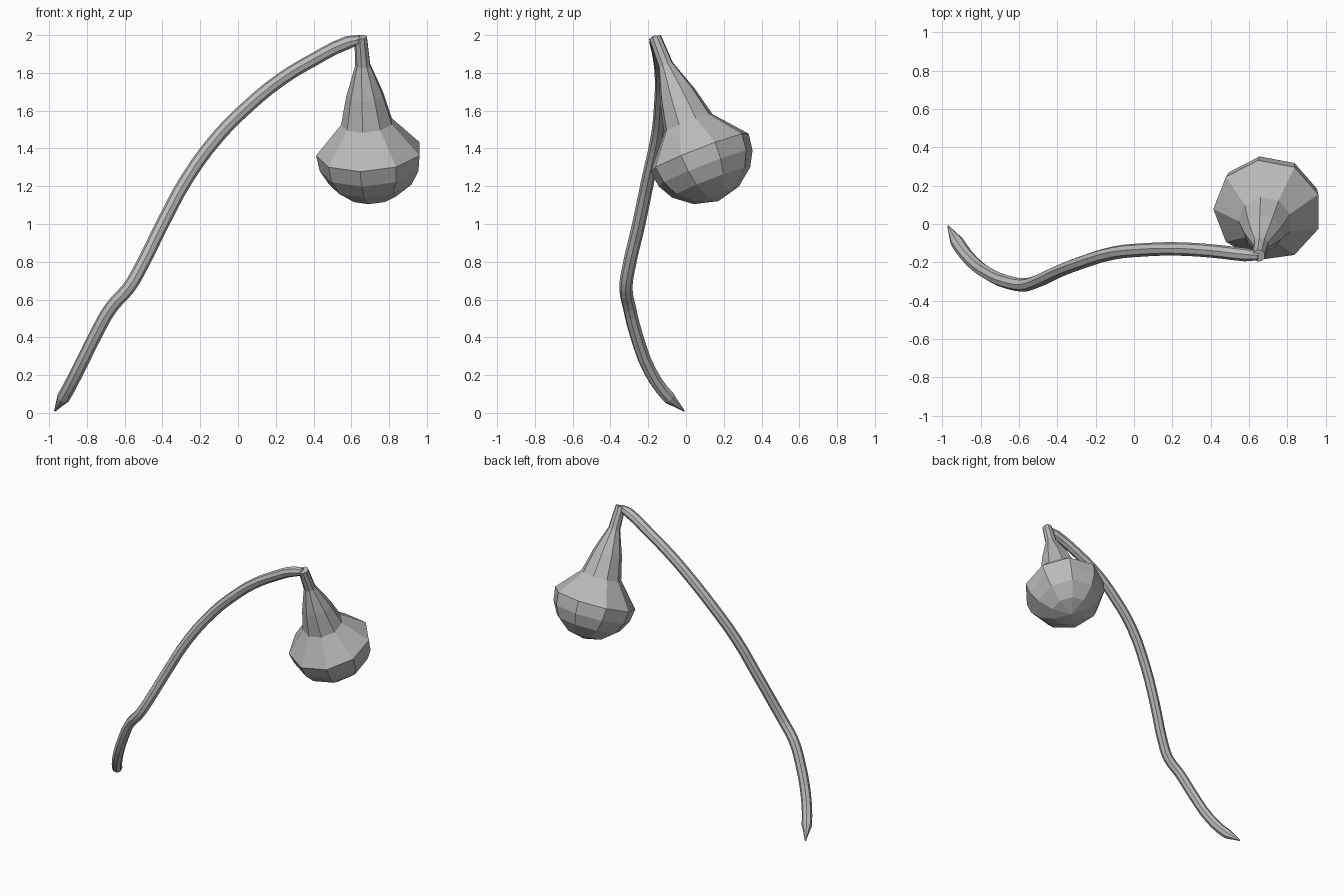
import bpy, bmesh, math
from mathutils import Vector

cube = bpy.data.objects.get("Cube")
if cube:
    bpy.data.objects.remove(cube, do_unlink=True)

# Single flat grey
grey = bpy.data.materials.new("plain_grey")
grey.use_nodes = True
grey.diffuse_color = (0.5, 0.5, 0.5, 1)
grey.node_tree.nodes["Principled BSDF"].inputs["Base Color"].default_value = (0.5, 0.5, 0.5, 1)


def make_bulb(name, top, axis, profile, sides):
    """Faceted turned body: profile is (distance along axis, radius)."""
    axis = axis.normalized()
    u = (Vector((1, 0, 0)) - axis * axis.x).normalized()
    v = u.cross(axis)
    bm = bmesh.new()
    rings = []
    for s, r in profile:
        ring = []
        for k in range(sides):
            a = math.pi + math.tau * k / sides
            ring.append(bm.verts.new(top + axis * s + (u * math.cos(a) + v * math.sin(a)) * r))
        rings.append(ring)
    for a, b in zip(rings, rings[1:]):
        for k in range(sides):
            n = (k + 1) % sides
            bm.faces.new((a[k], a[n], b[n], b[k]))
    bm.faces.new(rings[0])
    bm.faces.new(rings[-1])
    bmesh.ops.remove_doubles(bm, verts=rings[-1], dist=0.002)
    bmesh.ops.recalc_face_normals(bm, faces=bm.faces)
    mesh = bpy.data.meshes.new(name)
    bm.to_mesh(mesh)
    bm.free()
    mesh.materials.append(grey)
    obj = bpy.data.objects.new(name, mesh)
    bpy.context.collection.objects.link(obj)
    return obj


def make_stem(name, path, radius):
    """Octagonal tube along a smooth path of (point, relative radius)."""
    curve = bpy.data.curves.new(name, "CURVE")
    curve.dimensions = "3D"
    curve.bevel_depth = radius
    curve.bevel_resolution = 2
    curve.resolution_u = 3
    curve.use_fill_caps = True
    spline = curve.splines.new("BEZIER")
    spline.use_smooth = False
    spline.bezier_points.add(len(path) - 1)
    for p, (co, scale) in zip(spline.bezier_points, path):
        p.co = co
        p.radius = scale
        p.handle_left_type = p.handle_right_type = "AUTO"
    curve.materials.append(grey)
    obj = bpy.data.objects.new(name, curve)
    bpy.context.collection.objects.link(obj)
    bpy.ops.object.select_all(action="DESELECT")
    obj.select_set(True)
    bpy.context.view_layer.objects.active = obj
    bpy.ops.object.convert(target="MESH")
    return obj


# Hanging gourd: narrow neck, flared shoulder, rounded underside
make_bulb("gourd", Vector((0.65, -0.165, 1.99)), Vector((0.07, 0.36, -0.93)),
          [(0, 0.034), (0.16, 0.041), (0.33, 0.1), (0.49, 0.139), (0.655, 0.283),
           (0.745, 0.27), (0.825, 0.225), (0.9, 0.13), (0.934, 0.0)], 9)

# Arching stem, pointed at its foot
make_stem("stem", [
    ((-0.97, -0.01, 0.01), 0.12), ((-0.945, -0.055, 0.05), 0.6), ((-0.925, -0.09, 0.08), 1),
    ((-0.85, -0.19, 0.22), 1), ((-0.75, -0.265, 0.42), 1), ((-0.67, -0.3, 0.56), 1),
    ((-0.58, -0.318, 0.66), 1), ((-0.52, -0.305, 0.76), 1), ((-0.4, -0.25, 1.0), 1),
    ((-0.27, -0.2, 1.24), 1), ((-0.1, -0.15, 1.47), 1), ((0.05, -0.135, 1.62), 1),
    ((0.22, -0.13, 1.76), 1), ((0.4, -0.14, 1.87), 1), ((0.58, -0.16, 1.96), 1),
    ((0.65, -0.165, 1.975), 0.7)], 0.035)
